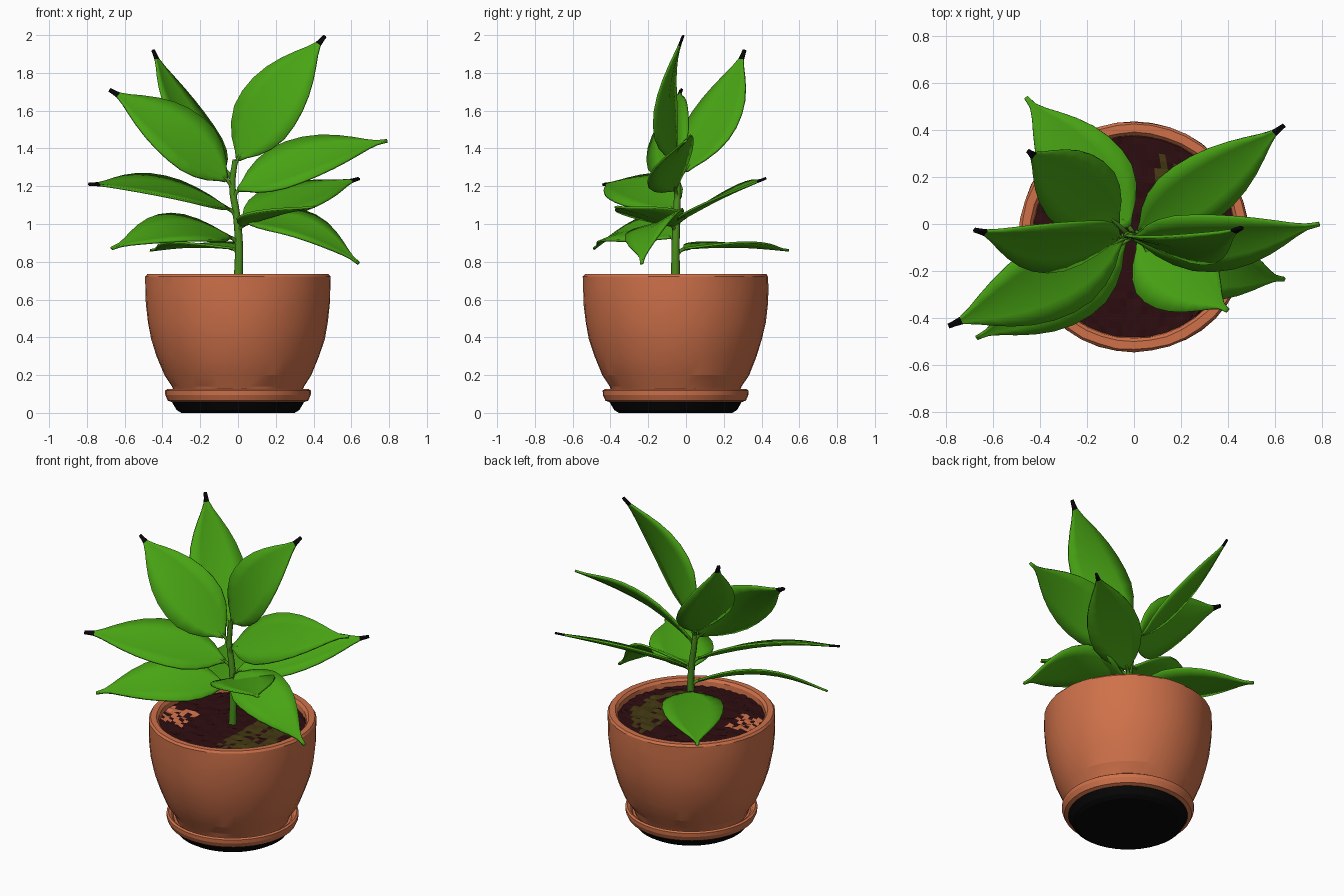
import bpy, bmesh, math, random
from mathutils import Vector

random.seed(4)
if "Cube" in bpy.data.objects:
    bpy.data.objects.remove(bpy.data.objects["Cube"])


def material(name, rgb):
    m = bpy.data.materials.new(name)
    m.use_nodes = True
    m.diffuse_color = (*rgb, 1)
    bsdf = m.node_tree.nodes["Principled BSDF"]
    bsdf.inputs["Base Color"].default_value = (*rgb, 1)
    bsdf.inputs["Roughness"].default_value = 0.8
    return m


GREEN = material("leaf_green", (0.065, 0.37, 0.007))
STEM = material("stem_green", (0.07, 0.27, 0.012))
CLAY = material("terracotta", (0.62, 0.165, 0.068))
SOIL = material("dark_soil", (0.026, 0.004, 0.005))
MOSS = material("olive_soil", (0.055, 0.04, 0.006))
BLACK = material("black", (0.002, 0.002, 0.002))
CENTRE = Vector((0, -0.055, 0))


def finish(name, bm, mats, smooth=None):
    bmesh.ops.recalc_face_normals(bm, faces=bm.faces)
    me = bpy.data.meshes.new(name)
    bm.to_mesh(me)
    bm.free()
    for m in mats:
        me.materials.append(m)
    ob = bpy.data.objects.new(name, me)
    bpy.context.collection.objects.link(ob)
    if smooth:
        bpy.ops.object.select_all(action='DESELECT')
        ob.select_set(True)
        bpy.context.view_layer.objects.active = ob
        bpy.ops.object.shade_smooth_by_angle(angle=math.radians(smooth))
    return ob


def lathe(name, profile, mat, sides=40, jitter=0.0):
    """Revolve (radius, height) pairs about the pot axis, closing both ends."""
    bm = bmesh.new()
    rings = []
    for r, z in profile:
        ring = []
        for i in range(sides):
            a = math.tau * i / sides
            rr = r + random.uniform(-jitter, jitter)
            ring.append(bm.verts.new(CENTRE + Vector((rr * math.cos(a), rr * math.sin(a), z))))
        rings.append(ring)
    for lo, hi in zip(rings, rings[1:]):
        for i in range(sides):
            j = (i + 1) % sides
            bm.faces.new((lo[i], lo[j], hi[j], hi[i]))
    bm.faces.new(rings[0])
    bm.faces.new(rings[-1])
    return finish(name, bm, [mat], 12)


# Pot, saucer and dark underside
lathe("pot", [(0.33, 0.09), (0.35, 0.14), (0.39, 0.2), (0.43, 0.3), (0.458, 0.39),
              (0.477, 0.48), (0.487, 0.58), (0.49, 0.66), (0.49, 0.722), (0.48, 0.735),
              (0.445, 0.735), (0.432, 0.72), (0.425, 0.66)], CLAY, jitter=0.002)
lathe("saucer", [(0.345, 0.055), (0.372, 0.065), (0.385, 0.095), (0.386, 0.118),
                 (0.375, 0.126), (0.36, 0.118), (0.345, 0.095)], CLAY)
lathe("saucer_base", [(0.3, 0), (0.325, 0.015), (0.35, 0.058)], BLACK)

# Soil disc with uneven surface and a few differently coloured patches
bm = bmesh.new()
bmesh.ops.create_grid(bm, x_segments=26, y_segments=26, size=0.43)
for v in bm.verts:
    x, y = v.co.x / 0.43, v.co.y / 0.43
    v.co.x = 0.43 * x * math.sqrt(1 - y * y / 2)
    v.co.y = 0.43 * y * math.sqrt(1 - x * x / 2)
    v.co.z = 0.69 + random.uniform(-0.006, 0.006)
    v.co += CENTRE
for f in bm.faces:
    c = f.calc_center_median() - CENTRE
    edge = math.hypot(c.x, c.y)
    if c.x > 0.1 and edge < 0.36 and random.random() < 0.8:
        f.material_index = 1
    elif c.x < -0.22 and abs(c.y + 0.1) < 0.1 and random.random() < 0.6:
        f.material_index = 2
finish("soil", bm, [SOIL, MOSS, CLAY])


def tube(name, points, radius, mat):
    cu = bpy.data.curves.new(name, 'CURVE')
    cu.dimensions = '3D'
    cu.bevel_depth = radius
    cu.bevel_resolution = 2
    cu.resolution_u = 5
    cu.use_fill_caps = True
    sp = cu.splines.new('BEZIER')
    sp.bezier_points.add(len(points) - 1)
    for k, (bp, p) in enumerate(zip(sp.bezier_points, points)):
        bp.co = p
        bp.handle_left_type = bp.handle_right_type = 'AUTO'
        bp.radius = 1.0 - 0.4 * k / (len(points) - 1)
    cu.materials.append(mat)
    ob = bpy.data.objects.new(name, cu)
    bpy.context.collection.objects.link(ob)


STALK = [(0, -0.055, 0.67), (0.005, -0.055, 0.88), (-0.008, -0.05, 1.05),
         (-0.03, -0.045, 1.2), (-0.015, -0.05, 1.34)]
tube("stem", STALK, 0.024, STEM)


def stalk_at(z):
    for p, q in zip(STALK, STALK[1:]):
        if z <= q[2]:
            return Vector(p).lerp(Vector(q), (z - p[2]) / (q[2] - p[2]))
    return Vector(STALK[-1])


# Blade outline: (distance along the leaf, share of full width)
OUTLINE = [(0, 0.07), (0.04, 0.22), (0.1, 0.52), (0.18, 0.78), (0.28, 0.96), (0.39, 1),
           (0.5, 0.95), (0.61, 0.82), (0.71, 0.63), (0.8, 0.41), (0.87, 0.22),
           (0.93, 0.09), (0.965, 0.065), (1, 0.05)]
ACROSS = (-1, -0.55, 0, 0.55, 1)


def leaf(name, base, tip, width, facing, bow, dark_tip):
    base, tip = Vector(base), Vector(tip)
    along = tip - base
    axis = along.normalized()
    n = Vector(facing)
    n = (n - axis * n.dot(axis)).normalized()
    side = axis.cross(n)
    bm = bmesh.new()
    rows = []
    for t, w in OUTLINE:
        mid = base + along * t + n * bow * math.sin(math.pi * t)
        half = w * width / 2
        rows.append([bm.verts.new(mid + side * half * s + n * half * 0.12 * abs(s))
                     for s in ACROSS])
    for k, (a, b) in enumerate(zip(rows, rows[1:])):
        for i in range(len(ACROSS) - 1):
            f = bm.faces.new((a[i], a[i + 1], b[i + 1], b[i]))
            f.material_index = int(dark_tip and k >= len(OUTLINE) - 3)
    ob = finish(name, bm, [GREEN, BLACK], 40)
    mod = ob.modifiers.new("thickness", 'SOLIDIFY')
    mod.thickness = 0.012
    mod.offset = 0
    # Leaf stalk joining the blade to the stem
    root = stalk_at(base.z - 0.05)
    tube(name + "_stalk", [root, root.lerp(base, 0.55) + Vector((0, 0, 0.01)),
                           base + along * 0.06 + n * bow * 0.18], 0.013, STEM)


leaf("top_leaf", (0.0, -0.055, 1.34), (0.46, -0.015, 1.995), 0.35, (-0.3, -0.95, 0.15), 0.06, True)
leaf("back_upper_leaf", (-0.07, 0.0, 1.28), (-0.45, 0.31, 1.92), 0.34, (0.7, -0.5, 0.6), -0.04, True)
leaf("right_upper_leaf", (-0.06, -0.055, 1.23), (-0.68, -0.025, 1.71), 0.36, (0.37, -0.8, 0.47), 0.05, True)
leaf("left_upper_leaf", (0.0, -0.06, 1.18), (0.79, 0.0, 1.44), 0.33, (-0.2, -0.7, 0.7), 0.05, False)
leaf("right_middle_leaf", (-0.05, -0.06, 1.08), (-0.79, -0.435, 1.21), 0.36, (0.1, -0.35, 0.9), 0.04, True)
leaf("left_back_leaf", (0.02, -0.03, 1.02), (0.64, 0.42, 1.24), 0.31, (0, -0.47, 0.88), 0.01, True)
leaf("right_lower_leaf", (-0.04, -0.07, 0.93), (-0.67, -0.485, 0.87), 0.33, (0, -0.5, 0.85), 0.07, False)
leaf("left_lower_leaf", (0.03, -0.06, 1.02), (0.64, -0.235, 0.79), 0.32, (0.35, -0.5, 0.8), 0.08, False)
leaf("back_lower_leaf", (-0.02, -0.01, 0.87), (-0.46, 0.54, 0.86), 0.36, (0, 0, 1), 0.015, False)
leaf("front_leaf", (0.02, -0.07, 0.99), (0.40, -0.37, 1.09), 0.38, (-0.25, 0.15, 0.95), 0.01, False)
